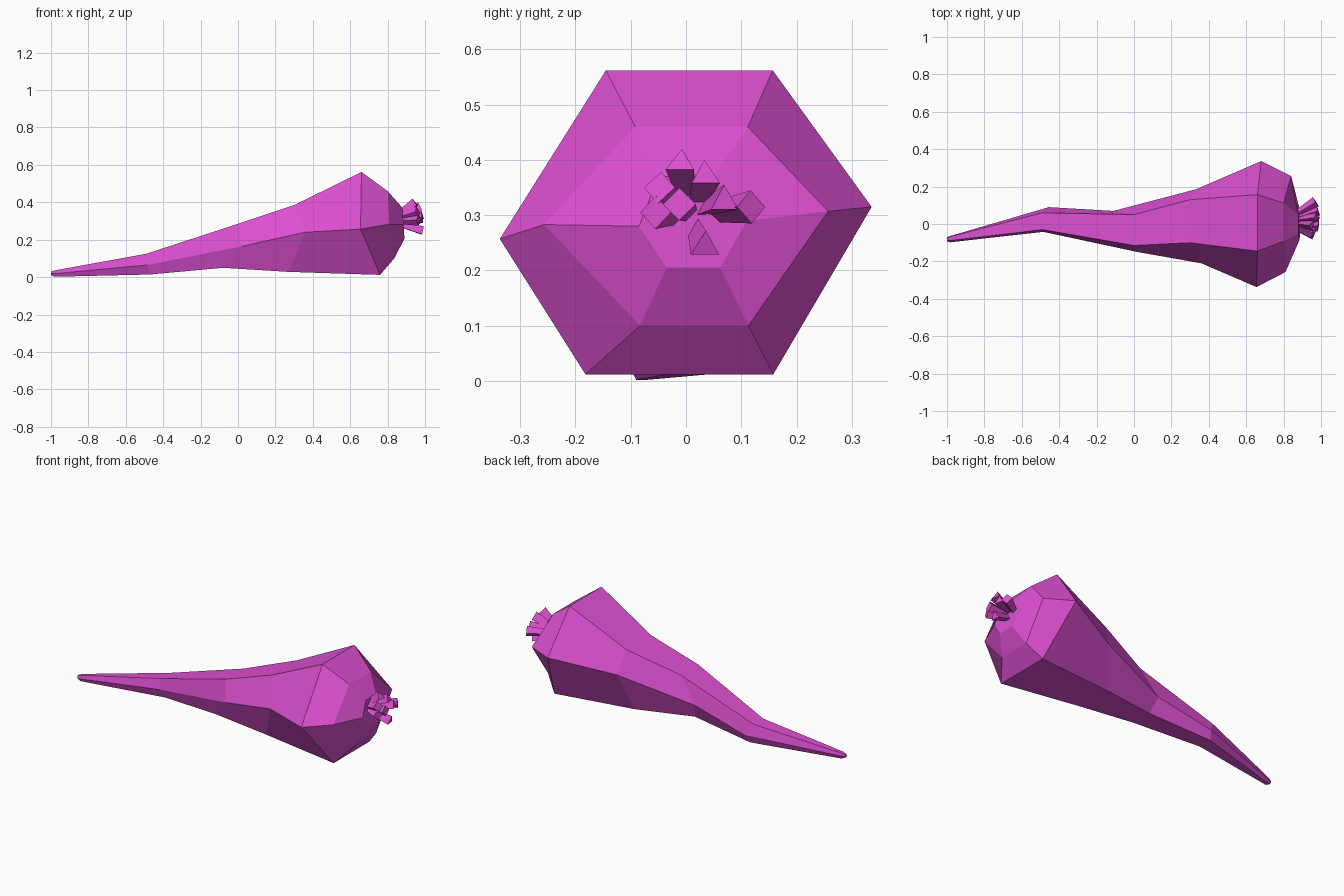
import bpy
import bmesh
from mathutils import Vector

cube = bpy.data.objects.get("Cube")
if cube:
    bpy.data.objects.remove(cube, do_unlink=True)


def make_material(name, rgb):
    mat = bpy.data.materials.new(name)
    mat.use_nodes = True
    color = (*rgb, 1.0)
    mat.diffuse_color = color
    mat.node_tree.nodes["Principled BSDF"].inputs["Base Color"].default_value = color
    return mat


magenta = make_material("magenta root", (0.72, 0.08, 0.64))


def finish(bm, name):
    """Turn a bmesh into a flat shaded magenta object."""
    bmesh.ops.recalc_face_normals(bm, faces=bm.faces[:])
    mesh = bpy.data.meshes.new(name)
    bm.to_mesh(mesh)
    bm.free()
    mesh.materials.append(magenta)
    obj = bpy.data.objects.new(name, mesh)
    bpy.context.collection.objects.link(obj)
    return obj


def hexagon(top, bottom, back, front):
    """Six-sided section: top and bottom edges (x, y0, y1, z) and two side corners."""
    tx, t0, t1, tz = top
    bx, b0, b1, bz = bottom
    return [(tx, t0, tz), (tx, t1, tz), back, (bx, b1, bz), (bx, b0, bz), front]


def loft(sections, name):
    """Skin neighbouring sections with quads and cap both ends."""
    bm = bmesh.new()
    rings = [[bm.verts.new(p) for p in section] for section in sections]
    for a, b in zip(rings, rings[1:]):
        for i in range(len(a)):
            j = (i + 1) % len(a)
            bm.faces.new((a[i], a[j], b[j], b[i]))
    bm.faces.new(rings[0])
    bm.faces.new(rings[-1])
    return finish(bm, name)


# Root body, from the thin tail to the blunt crown
tail_tip = hexagon((-1, -.085, -.075, .029), (-1, -.085, -.075, .011),
                   (-1, -.07, .02), (-1, -.092, .02))
tail = hexagon((-.98, -.088, -.067, .036), (-.98, -.09, -.07, .002),
               (-.975, -.062, .02), (-.985, -.098, .018))
thin = hexagon((-.49, -.03, .06, .125), (-.47, -.02, .065, .014),
               (-.455, .09, .06), (-.485, -.042, .065))
waist = hexagon((0, -.115, .05, .285), (-.08, -.10, .03, .05),
                (-.11, .07, .14), (.02, -.15, .165))
belly = hexagon((.3, -.10, .13, .385), (.27, -.12, .10, .028),
                (.33, .185, .25), (.36, -.21, .24))
widest = hexagon((.66, -.145, .157, .562), (.76, -.182, .158, .012),
                 (.68, .336, .315), (.655, -.337, .257))
shoulder = hexagon((.8, -.092, .112, .46), (.835, -.083, .113, .10),
                   (.84, .257, .307), (.81, -.257, .283))
crown = hexagon((.88, -.05, .05, .37), (.89, -.035, .062, .205),
                (.865, .11, .29), (.885, -.085, .28))
loft([tail_tip, tail, thin, waist, belly, widest, shoulder, crown], "root_body")


def stalk(name, start, end, sides, r_start, r_end):
    """Faceted stub between two points, flaring towards its cut end."""
    a, b = Vector(start), Vector(end)
    bm = bmesh.new()
    bmesh.ops.create_cone(bm, cap_ends=True, segments=sides, radius1=r_start,
                          radius2=r_end, depth=(b - a).length)
    turn = (b - a).to_track_quat("Z", "Y").to_matrix().to_4x4()
    bmesh.ops.transform(bm, matrix=turn, verts=bm.verts[:])
    bmesh.ops.translate(bm, vec=(a + b) / 2, verts=bm.verts[:])
    return finish(bm, name)


# Cut leaf stalks fanning out of the crown: end point and number of sides
ends = [((.95, -.01, .395), 3), ((.975, .035, .372), 3), ((.985, .07, .325), 3),
        ((.972, .118, .315), 4), ((.985, .035, .243), 3), ((.96, -.048, .35), 4),
        ((.985, -.012, .32), 4), ((.965, -.055, .305), 4)]
center = Vector((.86, .01, .3))
for i, (end, sides) in enumerate(ends):
    # Roots of the stalks huddle around the crown's middle
    start = center + (Vector(end) - center) * Vector((0, .35, .35))
    stalk(f"leaf_stalk_{i + 1}", start, end, sides, .018, .03)
